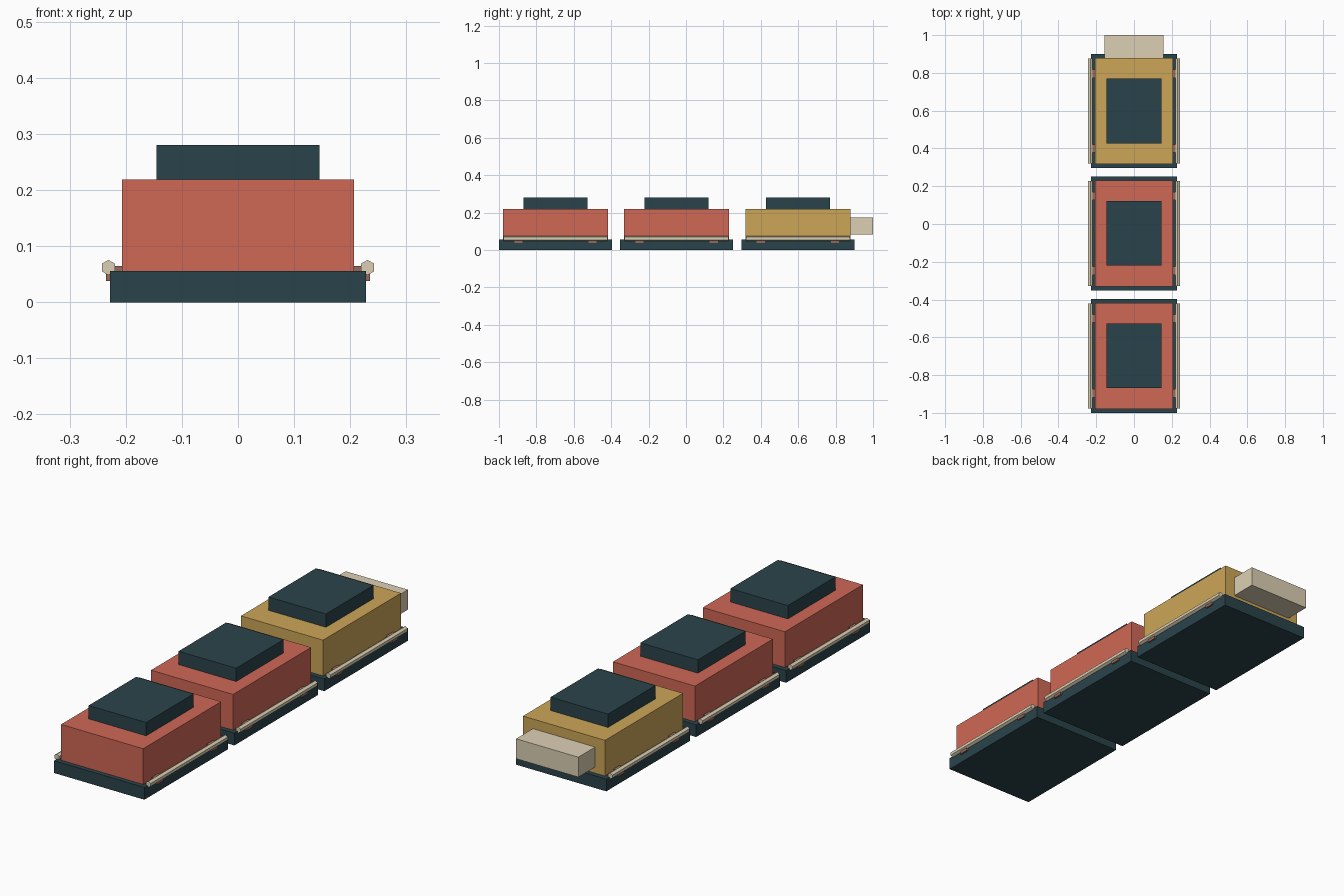
import bpy
import math

if "Cube" in bpy.data.objects:
    bpy.data.objects.remove(bpy.data.objects["Cube"])


def material(name, r, g, b):
    m = bpy.data.materials.new(name)
    lin = [((c / 255 + 0.055) / 1.055) ** 2.4 for c in (r, g, b)]
    m.diffuse_color = (*lin, 1)
    m.use_nodes = True
    m.node_tree.nodes["Principled BSDF"].inputs["Base Color"].default_value = m.diffuse_color
    return m


DARK = material("dark_teal", 42, 68, 75)
RED = material("red", 208, 104, 86)
GOLD = material("gold", 205, 166, 88)
CREAM = material("cream", 220, 208, 180)
BROWN = material("brown", 150, 105, 90)


def box(name, x, y, z, mat):
    """Box from (min, max) ranges on each axis."""
    ranges = (x, y, z)
    bpy.ops.mesh.primitive_cube_add(size=1, location=[(a + b) / 2 for a, b in ranges])
    ob = bpy.context.object
    ob.name = name
    ob.scale = [b - a for a, b in ranges]
    bpy.ops.object.transform_apply(location=False, rotation=False, scale=True)
    ob.data.materials.append(mat)
    return ob


def rail(name, x, y, z, radius, length, mat):
    """Six-sided rod along y with a corner pointing up."""
    bpy.ops.mesh.primitive_cylinder_add(vertices=6, radius=radius, depth=length,
                                        location=(x, y, z), rotation=(math.pi / 2, 0, 0))
    ob = bpy.context.object
    ob.name = name
    ob.data.materials.append(mat)
    return ob


def car(label, y, body_mat):
    # Chassis, body and roof block
    box(label + "_chassis", (-0.228, 0.228), (y - 0.302, y + 0.302), (0, 0.056), DARK)
    box(label + "_body", (-0.207, 0.207), (y - 0.281, y + 0.281), (0.056, 0.219), body_mat)
    box(label + "_roof", (-0.145, 0.145), (y - 0.171, y + 0.171), (0.219, 0.28), DARK)
    # Side rails on small brackets
    for side, s in (("left", -1), ("right", 1)):
        rail(f"{label}_{side}_rail", s * 0.231, y, 0.062, 0.0135, 0.556, CREAM)
        for end, e in (("front", -1), ("back", 1)):
            yc = y + e * 0.198
            box(f"{label}_{side}_{end}_bracket", sorted((s * 0.2, s * 0.235)),
                (yc - 0.022, yc + 0.022), (0.038, 0.065), BROWN)


# Three coupled cars in a row, the last one leading
for label, y, mat in (("first_car", -0.698, RED), ("middle_car", -0.05, RED),
                      ("lead_car", 0.598, GOLD)):
    car(label, y, mat)

# Nose block on the lead car
box("nose", (-0.157, 0.157), (0.876, 1.0), (0.084, 0.175), CREAM)
